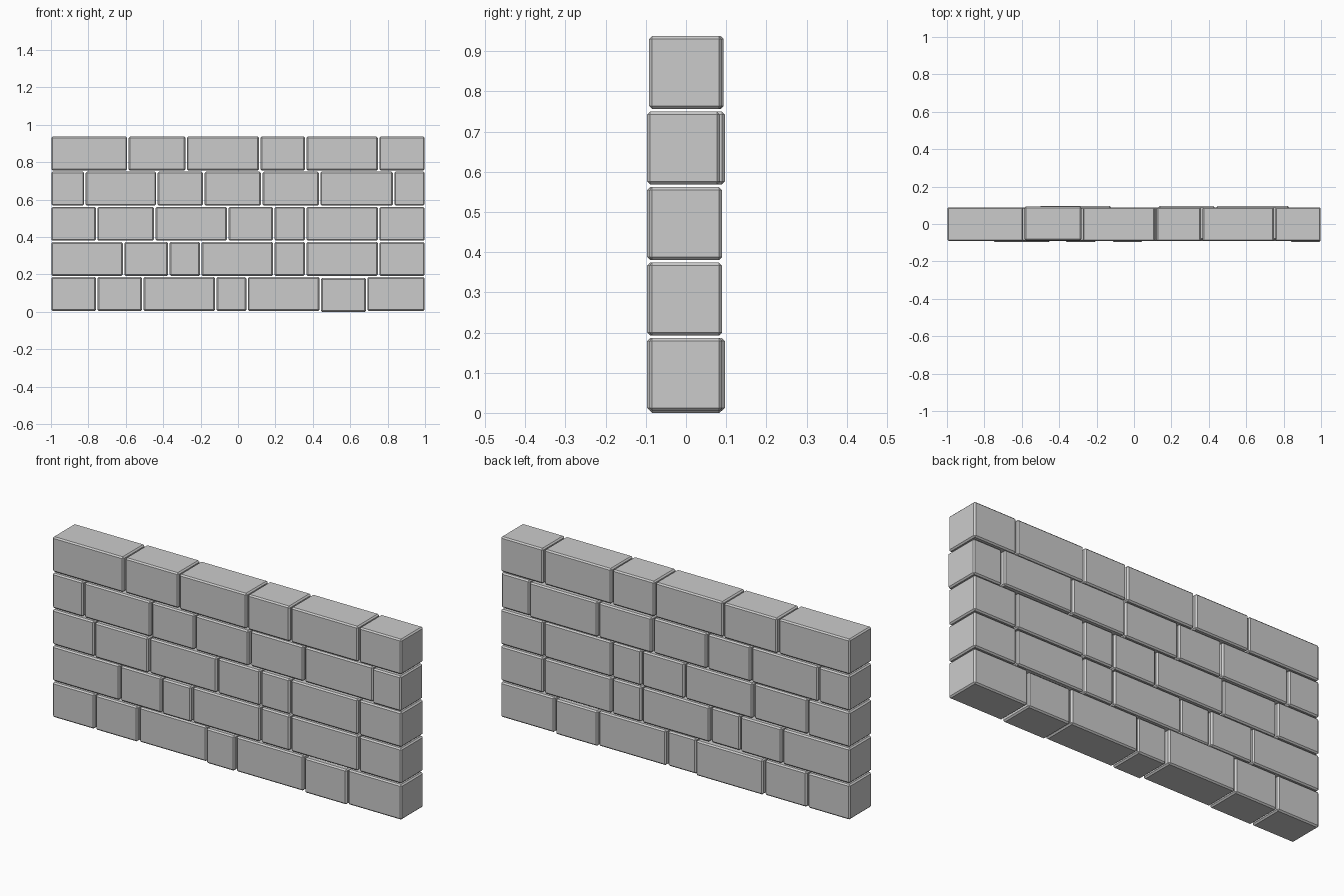
import bpy
import bmesh

if "Cube" in bpy.data.objects:
    bpy.data.objects.remove(bpy.data.objects["Cube"])

PITCH, HEIGHT, DEPTH = 0.1878, 0.181, 0.181
GAP, CHAMFER = 0.008, 0.007
END = 1.002

# Vertical joint positions of each course, bottom to top
courses = [
    [-0.755, -0.509, -0.119, 0.049, 0.440, 0.688],
    [-0.612, -0.370, -0.199, 0.191, 0.362, 0.752],
    [-0.756, -0.445, -0.055, 0.191, 0.362, 0.752],
    [-0.819, -0.434, -0.183, 0.127, 0.436, 0.832],
    [-0.589, -0.277, 0.116, 0.362, 0.752],
]

# Stones sitting slightly out of line: (course, index) -> depth shift
shifts = {
    (0, 2): 0.007, (0, 3): -0.005, (1, 2): -0.005, (2, 1): -0.005,
    (3, 4): 0.006, (3, 5): 0.007, (3, 6): -0.005, (4, 1): 0.004,
}


def stone(name, x0, x1, y, z):
    """Chamfered rectangular block with its base at z."""
    bm = bmesh.new()
    bmesh.ops.create_cube(bm, size=1)
    bmesh.ops.scale(bm, vec=(x1 - x0, DEPTH, HEIGHT), verts=bm.verts)
    bmesh.ops.bevel(bm, geom=bm.edges[:], offset=CHAMFER, segments=1,
                    affect='EDGES', profile=0.5)
    mesh = bpy.data.meshes.new(name)
    bm.to_mesh(mesh)
    bm.free()
    obj = bpy.data.objects.new(name, mesh)
    obj.location = ((x0 + x1) / 2, y, z + HEIGHT / 2)
    bpy.context.collection.objects.link(obj)


# Wall courses
for row, joints in enumerate(courses):
    edges = [-END] + joints + [END]
    for i, (a, b) in enumerate(zip(edges, edges[1:])):
        z = 0.005 + row * PITCH
        if (row, i) == (0, 5):
            z = 0.0  # one stone has settled to the ground
        stone(f"stone_course{row + 1}_{i + 1}", a + GAP / 2, b - GAP / 2,
              shifts.get((row, i), 0.0) - 0.001, z)
